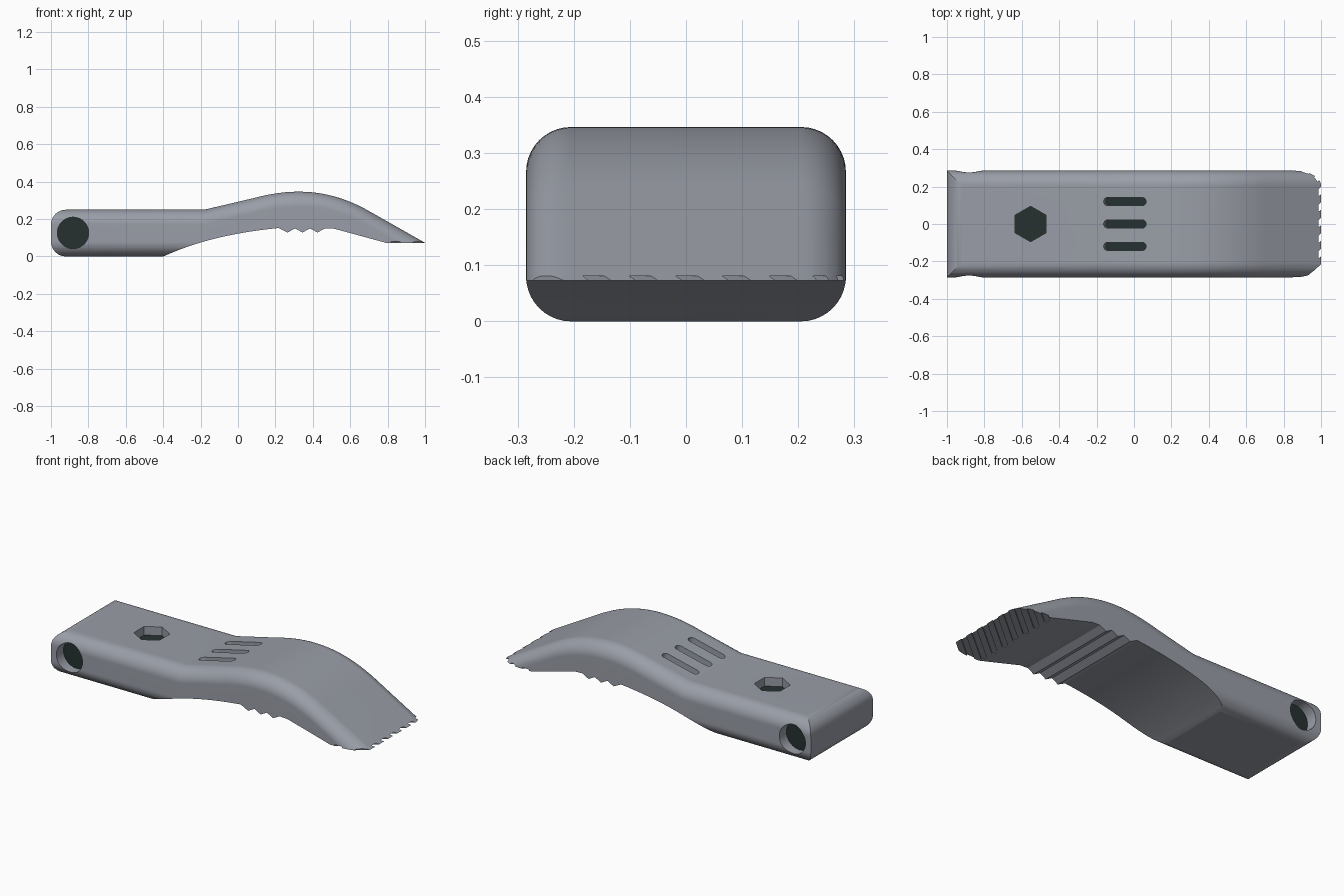
import bpy, bmesh
from math import sin, cos, pi, radians, tan
from mathutils import Matrix, Vector

cube = bpy.data.objects.get("Cube")
if cube:
    bpy.data.objects.remove(cube)


def material(name, rgb):
    m = bpy.data.materials.new(name)
    m.use_nodes = True
    colour = (*rgb, 1)
    m.diffuse_color = colour
    m.node_tree.nodes["Principled BSDF"].inputs["Base Color"].default_value = colour
    return m


MATS = [material("steel_grey", (0.32, 0.34, 0.385)),
        material("dark_recess", (0.019, 0.03, 0.03))]


def make_object(name, bm):
    bmesh.ops.recalc_face_normals(bm, faces=bm.faces)
    mesh = bpy.data.meshes.new(name)
    bm.to_mesh(mesh)
    bm.free()
    for m in MATS:
        mesh.materials.append(m)
    ob = bpy.data.objects.new(name, mesh)
    bpy.context.collection.objects.link(ob)
    return ob


def add_prism(bm, outline, height, matrix, floor=0):
    """Extrude a flat outline along local z; floor is the base face's material."""
    low = [bm.verts.new(matrix @ Vector((x, y, 0))) for x, y in outline]
    high = [bm.verts.new(matrix @ Vector((x, y, height))) for x, y in outline]
    bm.faces.new(low).material_index = floor
    bm.faces.new(high)
    for i in range(len(low)):
        j = (i + 1) % len(low)
        bm.faces.new((low[i], low[j], high[j], high[i]))


def arc(cx, cy, r, start, end, n):
    return [(cx + r * cos(radians(start + (end - start) * i / n)),
             cy + r * sin(radians(start + (end - start) * i / n))) for i in range(n + 1)]


def bezier(a, b, c, d, n):
    pts = []
    for i in range(n + 1):
        t = i / n
        w = ((1 - t) ** 3, 3 * t * (1 - t) ** 2, 3 * t * t * (1 - t), t ** 3)
        pts.append(tuple(sum(k * p[ax] for k, p in zip(w, (a, b, c, d))) for ax in (0, 1)))
    return pts


HALF, R, TIP = 0.285, 0.08, 0.073

# Body: rounded sections lofted along the top line
top_line = [(-1.1, 0.25), (-0.18, 0.25)]
top_line += bezier((0.08, 0.311), (0.28, 0.365), (0.48, 0.368), (0.7, 0.243), 28)
top_line.append((1.1, 0.0163))
bm = bmesh.new()
rings = []
for x, top in top_line:
    low = 0 if x < 0 else -0.3
    inner = HALF - R
    section = (arc(inner, top - R, R, 0, 90, 10) + arc(-inner, top - R, R, 90, 180, 10)
               + arc(-inner, low + R, R, 180, 270, 10) + arc(inner, low + R, R, 270, 360, 10))
    rings.append([bm.verts.new((x, y, z)) for y, z in section])
for a, b in zip(rings, rings[1:]):
    for i in range(len(a)):
        j = (i + 1) % len(a)
        bm.faces.new((a[i], a[j], b[j], b[i]))
bm.faces.new(rings[0])
bm.faces.new(rings[-1])
body = make_object("pry_tool_body", bm)


def cut(bm, name, operation="DIFFERENCE"):
    cutter = make_object(name, bm)
    cutter.hide_render = True
    mod = body.modifiers.new(name, "BOOLEAN")
    mod.operation = operation
    mod.solver = "EXACT"
    mod.object = cutter
    bpy.context.view_layer.objects.active = body
    bpy.ops.object.modifier_apply(modifier=mod.name)
    bpy.data.objects.remove(cutter)


# Side outline: rounded butt end, arched underside, gripping teeth, flat tip
side = [(1.2, 0.6), (-0.92, 0.6)]
side += arc(-0.92, 0.25 - R, R, 90, 180, 8) + arc(-0.92, R, R, 180, 270, 8)
side += [(-0.919, -0.02), (-0.43, -0.02)]
side += bezier((-0.4, 0), (-0.2, 0.09), (0, 0.13), (0.217, 0.152), 16)
for i in range(3):
    x = 0.265 + 0.08 * i
    side += [(x, 0.128), (x + 0.04, 0.15)]
side += [(0.515, 0.148), (0.79, TIP), (1.2, TIP)]
bm = bmesh.new()
add_prism(bm, side, 1, Matrix.Translation((0, 0.5, 0)) @ Matrix.Rotation(pi / 2, 4, "X"))
cut(bm, "side_outline", "INTERSECT")

# Diagonal grip grooves under the tip
bm = bmesh.new()
lean = radians(40)
groove = [(-0.17, -0.015), (0.17, -0.015), (0.17, 0.015), (-0.17, 0.015)]
for k in range(-3, 6):
    y = 0.013 + 0.083 * k - 0.1 * tan(lean)
    add_prism(bm, groove, 0.061,
              Matrix.Translation((0.9, y, 0.02)) @ Matrix.Rotation(lean, 4, "Z"))
cut(bm, "tip_grooves")

# Round recess on each side of the handle
bm = bmesh.new()
for s in (-1, 1):
    add_prism(bm, arc(0, 0, 0.084, 0, 350, 35), 0.2,
              Matrix.Translation((-0.882, s * 0.22, 0.126)) @ Matrix.Rotation(-s * pi / 2, 4, "X"), 1)
cut(bm, "side_recesses")

# Hexagonal recess on top of the handle
bm = bmesh.new()
add_prism(bm, arc(0, 0, 0.095, 90, 390, 5), 0.2, Matrix.Translation((-0.553, 0, 0.2)), 1)
cut(bm, "hex_recess")

# Three slots sunk square to the rising slope
bm = bmesh.new()
slot = arc(0.095, 0, 0.022, -90, 90, 8) + arc(-0.095, 0, 0.022, 90, 270, 8)
for y in (-0.12, 0, 0.12):
    add_prism(bm, slot, 0.2,
              Matrix.Translation((-0.036, y, 0.226)) @ Matrix.Rotation(radians(-13), 4, "Y"), 1)
cut(bm, "slots")

# Smooth shading with crisp edges
bpy.ops.object.select_all(action="DESELECT")
body.select_set(True)
bpy.context.view_layer.objects.active = body
bpy.ops.object.shade_smooth_by_angle(angle=radians(25))
weighted = body.modifiers.new("weighted_normals", "WEIGHTED_NORMAL")
weighted.keep_sharp = True
